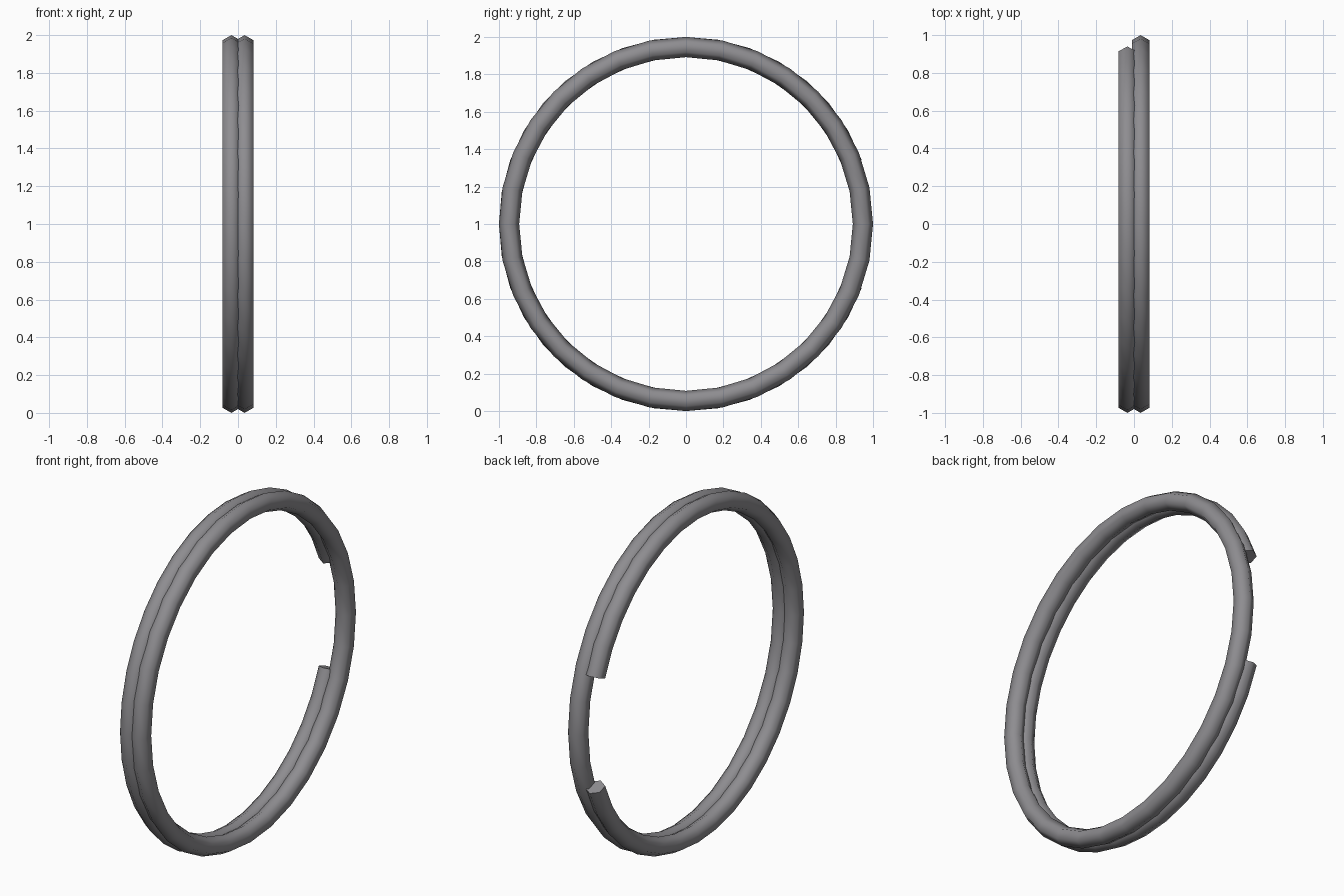
import bpy, bmesh
from math import sin, cos, pi, radians

if "Cube" in bpy.data.objects:
    bpy.data.objects.remove(bpy.data.objects["Cube"])

RING_R = 0.946   # centre line radius
WIRE_R = 0.054   # hexagonal wire radius
OFFSET = 0.035   # each coil's distance from the middle plane

# Dark steel
steel = bpy.data.materials.new("dark_steel")
steel.diffuse_color = (0.27, 0.265, 0.28, 1)
steel.use_nodes = True
steel.node_tree.nodes["Principled BSDF"].inputs["Base Color"].default_value = steel.diffuse_color


def coil(name, x, start, sweep, segments):
    """Hexagonal wire swept around the x axis; open coils get end caps."""
    closed = sweep == 360
    bm = bmesh.new()
    loops = []
    for i in range(segments if closed else segments + 1):
        a = radians(start + sweep * i / segments)
        loop = []
        for k in range(6):
            t = k * pi / 3
            r = RING_R + WIRE_R * cos(t)
            loop.append(bm.verts.new((x + WIRE_R * sin(t), r * cos(a), 1 + r * sin(a))))
        loops.append(loop)
    for i in range(segments):
        p, q = loops[i], loops[(i + 1) % len(loops)]
        for k in range(6):
            m = (k + 1) % 6
            bm.faces.new((p[k], q[k], q[m], p[m]))
    if not closed:
        bm.faces.new(loops[0])
        bm.faces.new(loops[-1][::-1])
    bmesh.ops.recalc_face_normals(bm, faces=bm.faces)
    mesh = bpy.data.meshes.new(name)
    bm.to_mesh(mesh)
    bm.free()
    mesh.materials.append(steel)
    obj = bpy.data.objects.new(name, mesh)
    bpy.context.collection.objects.link(obj)
    bpy.ops.object.select_all(action='DESELECT')
    obj.select_set(True)
    bpy.context.view_layer.objects.active = obj
    bpy.ops.object.shade_smooth_by_angle(angle=radians(70))
    return obj


# Full loop on the right side
coil("closed_coil", OFFSET, 0, 360, 32)
# Loop with a gap at the back on the left side
coil("open_coil", -OFFSET, 20, 320, 32)
